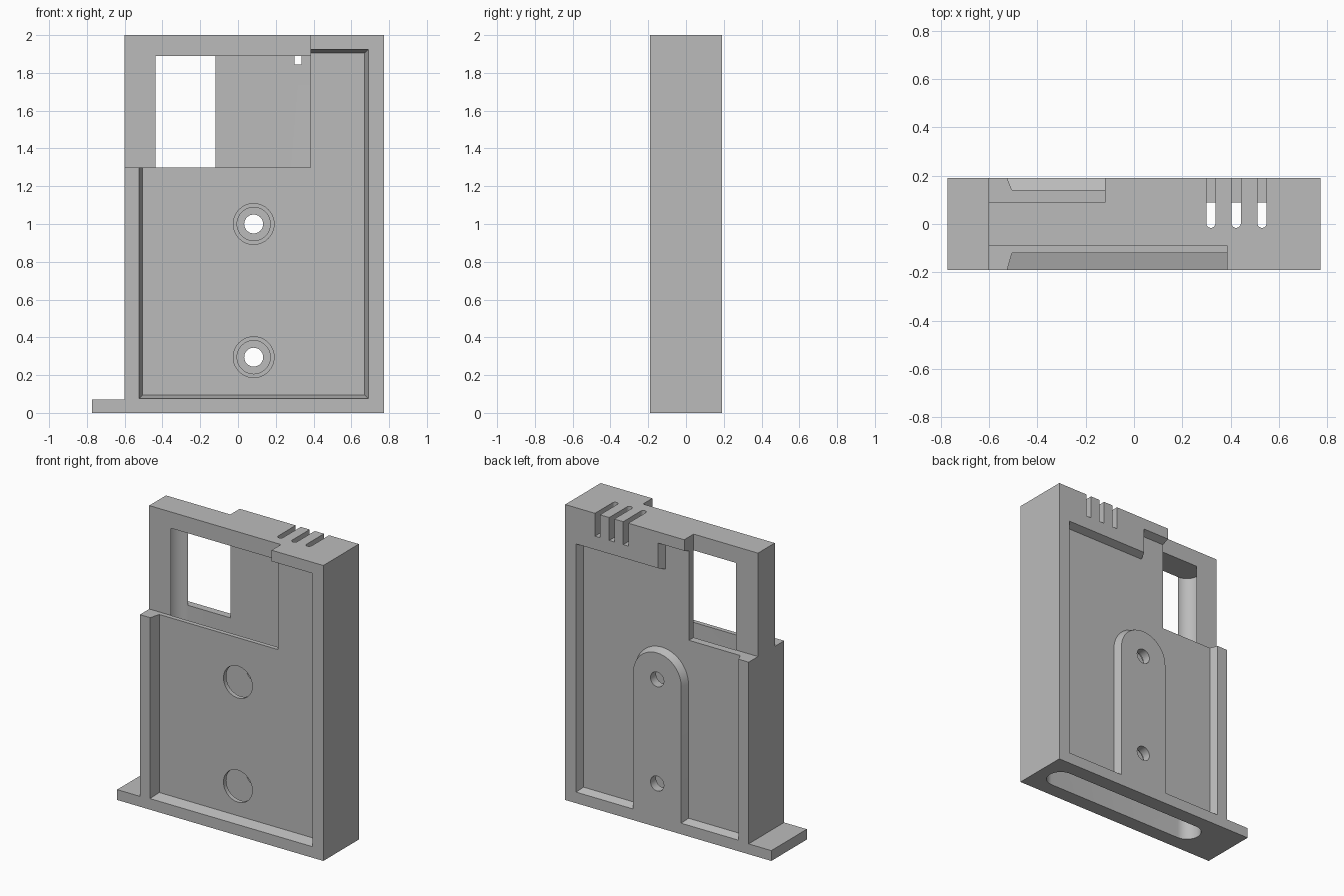
import bpy, bmesh, math

if "Cube" in bpy.data.objects:
    bpy.data.objects.remove(bpy.data.objects["Cube"])

grey = bpy.data.materials.new("plain grey")
grey.diffuse_color = (0.5, 0.5, 0.5, 1)
grey.use_nodes = True
grey.node_tree.nodes["Principled BSDF"].inputs["Base Color"].default_value = grey.diffuse_color


def loft(name, loop_a, loop_b):
    """Solid between two matching closed loops of 3D points."""
    bm = bmesh.new()
    a = [bm.verts.new(p) for p in loop_a]
    b = [bm.verts.new(p) for p in loop_b]
    bm.faces.new(a)
    bm.faces.new(b[::-1])
    for i in range(len(a)):
        j = (i + 1) % len(a)
        bm.faces.new((a[i], a[j], b[j], b[i]))
    bmesh.ops.recalc_face_normals(bm, faces=bm.faces)
    me = bpy.data.meshes.new(name)
    bm.to_mesh(me)
    bm.free()
    me.materials.append(grey)
    ob = bpy.data.objects.new(name, me)
    bpy.context.collection.objects.link(ob)
    return ob


def xz(points, y):
    return [(x, y, z) for x, z in points]


def xy(points, z):
    return [(x, y, z) for x, y in points]


def rect(x0, x1, z0, z1):
    return [(x0, z0), (x1, z0), (x1, z1), (x0, z1)]


def circle(cx, cz, r, n=48):
    return [(cx + r * math.cos(math.tau * i / n), cz + r * math.sin(math.tau * i / n))
            for i in range(n)]


def half_round(cx, cy, r, end, n=24):
    """Strip with a rounded tip at (cx, cy), square at the level 'end'."""
    s = 1 if end < cy else -1
    arc = [(cx + r * math.cos(math.pi * i / n), cy + s * r * math.sin(math.pi * i / n))
           for i in range(n + 1)]
    return arc + [(cx - r, end), (cx + r, end)]


def cut(target, cutter):
    mod = target.modifiers.new("cut", 'BOOLEAN')
    mod.operation = 'DIFFERENCE'
    mod.solver = 'EXACT'
    mod.object = cutter
    bpy.context.view_layer.objects.active = target
    bpy.ops.object.modifier_apply(modifier=mod.name)
    bpy.data.objects.remove(cutter)


CX = 0.083      # centre line of the case
WALL = 0.0897   # half depth at the open corners

# Case with a foot tab on the left
outline = [(-0.772, 0), (0.772, 0), (0.772, 2), (-0.602, 2), (-0.602, 0.07), (-0.772, 0.07)]
case = loft("case", xz(outline, -0.19), xz(outline, 0.19))


# Drafted recess in the front face
def front_rim(d):
    return rect(-0.525 + d, 0.69 - d, 0.075 + d, 1.925 - d)


cut(case, loft("front_recess", xz(front_rim(-0.003), -0.2005), xz(front_rim(0.02), -0.12)))


# Drafted, stepped recess in the back face, leaving a round-topped screw pad
def back_rim(d):
    return [(-0.525 + d, 0.075 + d), (0.69 - d, 0.075 + d), (0.69 - d, 1.755 - d),
            (0.076 - d, 1.755 - d), (0.076 - d, 1.925 - d), (-0.525 + d, 1.925 - d)]


back_recess = loft("back_recess", xz(back_rim(-0.004), 0.20), xz(back_rim(0.02), 0.14))
pad = loft("screw_pad", xz(half_round(CX, 1.0, 0.204, 0.0), 0.13),
           xz(half_round(CX, 1.0, 0.172, 0.0), 0.21))
cut(back_recess, pad)
cut(case, back_recess)

# Round-ended inner pocket, open at the bottom
n = 24
ends = [(0.60, -math.pi / 2), (-0.433, math.pi / 2)]
pocket = [(x + 0.09 * math.cos(a + math.pi * i / n), 0.09 * math.sin(a + math.pi * i / n))
          for x, a in ends for i in range(n + 1)]
cut(case, loft("pocket", xy(pocket, -0.1), xy(pocket, 1.89)))

# Upper left corners cut down to the pocket, front and back
front_corner = rect(-0.8, 0.385, 1.30, 2.1)
cut(case, loft("front_corner", xz(front_corner, -0.3), xz(front_corner, -WALL)))
back_corner = rect(-0.8, -0.12, 1.30, 2.1)
cut(case, loft("back_corner", xz(back_corner, WALL), xz(back_corner, 0.3)))

# Three cable slots in the top edge
for x in (0.318, 0.423, 0.53):
    slot = half_round(x, 0.003, 0.019, 0.3)
    cut(case, loft("cable_slot", xy(slot, 1.845), xy(slot, 2.1)))

# Screw holes: access hole in front, counterbore and bore through the pad
for z in (0.295, 1.0):
    for r, y0, y1 in ((0.108, -0.3, 0.0), (0.088, 0.0, 0.13), (0.05, 0.05, 0.3)):
        hole = circle(CX, z, r)
        cut(case, loft("screw_hole", xz(hole, y0), xz(hole, y1)))

bpy.ops.object.select_all(action='DESELECT')
case.select_set(True)
bpy.context.view_layer.objects.active = case
bpy.ops.object.shade_smooth_by_angle(angle=math.radians(20))
